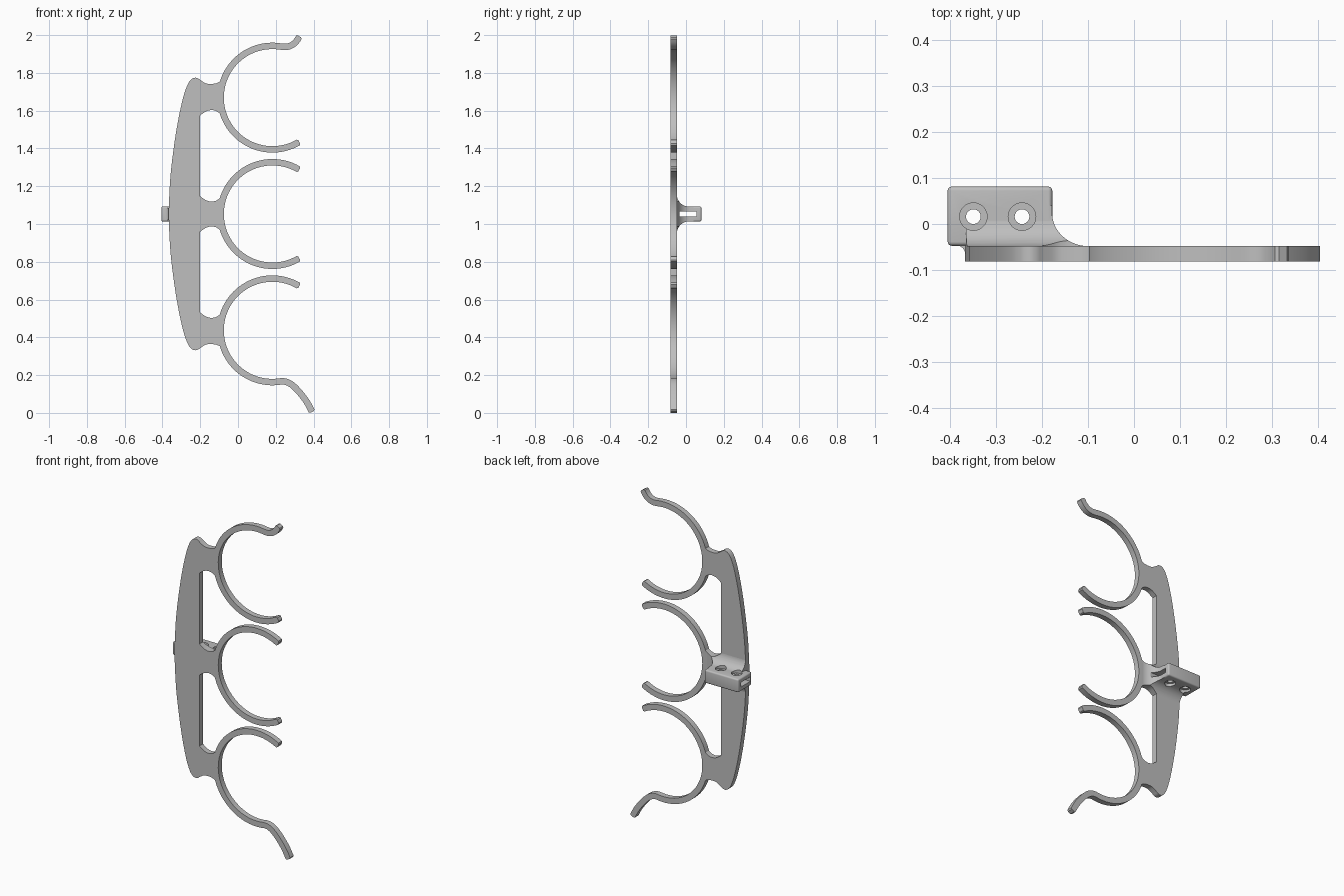
import bpy, bmesh, math
from mathutils import Vector, Matrix

if "Cube" in bpy.data.objects:
    bpy.data.objects.remove(bpy.data.objects["Cube"])

MID, PITCH = 1.053, 0.616           # height of the middle ring, ring spacing
CX, R, HALF = 0.182, 0.274, 0.017   # ring centre x, centreline radius, half width
FRONT, BACK = -0.0815, -0.048       # plate faces

grey = bpy.data.materials.new("mid grey plastic")
grey.use_nodes = True
grey.diffuse_color = (0.52, 0.52, 0.52, 1)
grey.node_tree.nodes["Principled BSDF"].inputs["Base Color"].default_value = (0.52, 0.52, 0.52, 1)


def make(name, bm):
    bmesh.ops.recalc_face_normals(bm, faces=bm.faces)
    mesh = bpy.data.meshes.new(name)
    bm.to_mesh(mesh)
    bm.free()
    mesh.materials.append(grey)
    obj = bpy.data.objects.new(name, mesh)
    bpy.context.collection.objects.link(obj)
    return obj


def prism(name, pts, axis, lo, hi):
    """Extrude a closed 2D outline along one axis."""
    place = {"x": lambda a, b: (lo, a, b), "y": lambda a, b: (a, lo, b),
             "z": lambda a, b: (a, b, lo)}[axis]
    bm = bmesh.new()
    face = bm.faces.new([bm.verts.new(place(*p)) for p in pts])
    new = bmesh.ops.extrude_face_region(bm, geom=[face])["geom"]
    step = Vector([(hi - lo) * (axis == a) for a in "xyz"])
    bmesh.ops.translate(bm, vec=step, verts=[v for v in new if isinstance(v, bmesh.types.BMVert)])
    return make(name, bm)


def combine(obj, other, op):
    """Apply a boolean and discard the helper."""
    mod = obj.modifiers.new("cut", "BOOLEAN")
    mod.operation, mod.solver, mod.object = op, "EXACT", other
    deps = bpy.context.evaluated_depsgraph_get()
    mesh = bpy.data.meshes.new_from_object(obj.evaluated_get(deps))
    obj.modifiers.clear()
    obj.data = mesh
    bpy.data.objects.remove(other)


def arc(cx, cy, rx, ry, start, end, n):
    angles = [math.radians(start + (end - start) * i / n) for i in range(n + 1)]
    return [(cx + rx * math.cos(a), cy + ry * math.sin(a)) for a in angles]


def smooth(pts, n=4):
    """Catmull-Rom curve through the points."""
    p = [Vector(q) for q in [pts[0]] + pts + [pts[-1]]]
    out = []
    for a, b, c, d in zip(p, p[1:], p[2:], p[3:]):
        for i in range(n):
            t = i / n
            out.append(tuple(0.5 * (2 * b + (c - a) * t + (2 * a - 5 * b + 4 * c - d) * t * t
                                    + (3 * b - a - 3 * c + d) * t ** 3)))
    return out + [tuple(pts[-1])]


def band(path):
    """Outline of constant width around a path, with softened ends."""
    p = [Vector(q) for q in path]
    left, right = [], []
    for i, q in enumerate(p):
        d = (p[min(i + 1, len(p) - 1)] - p[max(i - 1, 0)]).normalized()
        n = Vector((-d.y, d.x)) * HALF
        l, r = [q + n], [q - n]
        if i in (0, len(p) - 1):
            cap = d * (0.006 if i else -0.006)
            l, r = [q + n, q + n * 0.6 + cap], [q - n, q - n * 0.6 + cap]
            if i == 0:
                l.reverse()
                r.reverse()
        left += l
        right += r
    return [tuple(v) for v in left + right[::-1]]


def ring(z, start, end, lip=()):
    """Open ring centreline, optionally continued by a curled lip."""
    path = arc(CX, z, R, R, start, end, 56)
    return path[:-1] + smooth([path[-1], *lip]) if lip else path


# Spine with three necks: upper half of the outline, then its mirror
neck = smooth([(-0.095, 0.085), (-0.115, 0.071), (-0.14, 0.066),
               (-0.165, 0.071), (-0.185, 0.083), (-0.2, 0.094)])
tip = smooth([(-0.095, 0.085), (-0.115, 0.076), (-0.14, 0.073), (-0.168, 0.075),
              (-0.195, 0.09), (-0.212, 0.102), (-0.23, 0.105), (-0.25, 0.094),
              (-0.268, 0.066), (-0.29, 0.002), (-0.315, -0.11), (-0.338, -0.25),
              (-0.358, -0.42), (-0.368, -PITCH)], 5)
half = arc(CX, 0, 0.29, 0.29, 180, 163, 5)[:-1] + neck
half += [(x, PITCH - z) for x, z in reversed(neck)]
half += arc(CX, PITCH, 0.29, 0.29, 197, 163, 10)[1:-1]
half += [(x, z + PITCH) for x, z in tip]
half += [(x, -z) for x, z in reversed(half[1:-1])]
outline = [(x, z + MID) for x, z in half]
parts = [prism("spine_plate", outline, "y", FRONT, BACK)]

# Open rings, with curled lips on the outer two
paths = {
    "upper_ring": ring(MID + PITCH, 300, 80, [(0.258, 1.938), (0.285, 1.947),
                                              (0.307, 1.965), (0.322, 1.988)]),
    "middle_ring": ring(MID, 60, 300),
    "lower_ring": ring(MID - PITCH, 60, 280, [(0.257, 0.164), (0.29, 0.145), (0.328, 0.106),
                                              (0.364, 0.058), (0.39, 0.0105)]),
}
for name, path in paths.items():
    parts.append(prism(name, band(path), "y", FRONT, BACK))

# Filleted foot of the mount, trimmed to the plate outline
side = [(-0.06, 0.105)] + arc(0.014, 0.105, 0.0625, 0.0655, 180, 270, 12) + [(0.05, 0.0395)]
side += [(y, -z) for y, z in reversed(side)]
mount = prism("mount", [(y, z + MID) for y, z in side], "x", -0.45, -0.05)
plan = [(-0.5, -0.055), (-0.05, -0.055), (-0.05, -0.0485)]
plan += arc(-0.098, 0.024, 0.0805, 0.0725, 270, 180, 14) + [(-0.1785, 0.04), (-0.5, 0.04)]
combine(mount, prism("plan", plan, "z", MID - 0.2, MID + 0.2), "INTERSECT")
combine(mount, prism("trim", outline, "y", -0.065, 0.2), "INTERSECT")

# Rounded mounting block
lo, hi = Vector((-0.406, -0.0475, MID - 0.04)), Vector((-0.178, 0.0815, MID + 0.04))
bm = bmesh.new()
bmesh.ops.create_cube(bm, size=1, matrix=Matrix.Translation((lo + hi) / 2)
                      @ Matrix.Diagonal((*(hi - lo), 1)))
bmesh.ops.bevel(bm, geom=bm.edges[:], offset=0.009, segments=4, profile=0.5, affect="EDGES")
combine(mount, make("block", bm), "UNION")

# Small fillet under the block's overhang, against the spine's edge
heel = arc(-0.386, -0.067, 0.0185, 0.0202, 0, 90, 6) + [(-0.36, -0.0468), (-0.36, -0.067)]
combine(mount, prism("heel", heel, "z", MID - 0.032, MID + 0.032), "UNION")

# Lengthwise slot and two counterbored screw holes
slot = [(-0.034, -0.0135), (0.055, -0.0135), (0.055, 0.0135), (-0.034, 0.0135)]
combine(mount, prism("slot", [(y, z + MID) for y, z in slot], "x", -0.5, 0), "DIFFERENCE")
for x in (-0.35, -0.244):
    for r, a, b in ((0.016, -0.2, 0.2), (0.03, 0.026, 0.2), (0.03, -0.2, -0.026)):
        circle = arc(x, 0.016, r, r, 0, 360, 32)[:-1]
        combine(mount, prism("hole", circle, "z", MID + a, MID + b), "DIFFERENCE")
parts.append(mount)

# Smooth the curved walls, keep the corners sharp
bpy.ops.object.select_all(action="DESELECT")
for obj in parts:
    obj.select_set(True)
bpy.context.view_layer.objects.active = mount
bpy.ops.object.shade_smooth_by_angle(angle=math.radians(30))
